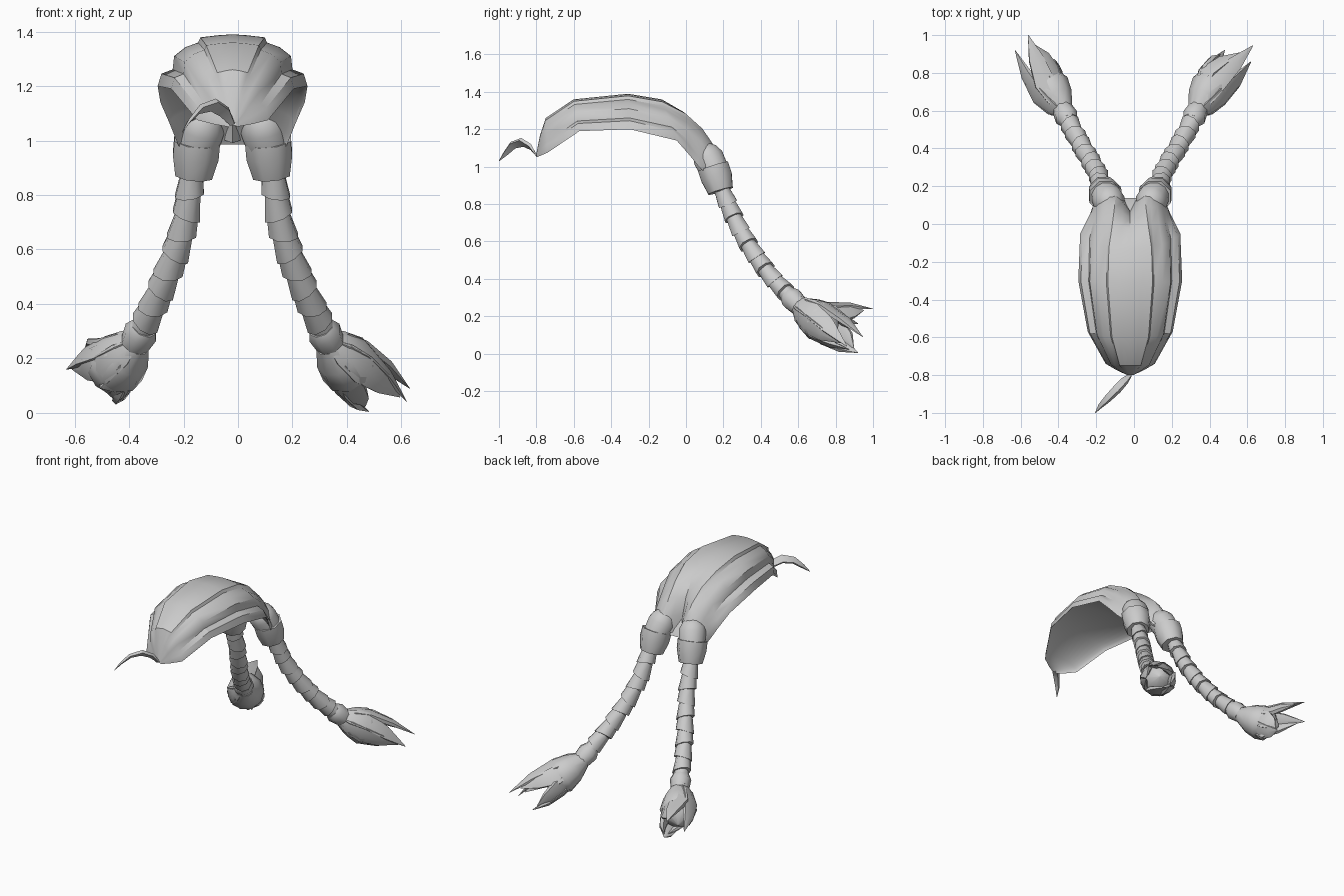
import bpy, bmesh, math
from mathutils import Vector

if "Cube" in bpy.data.objects:
    bpy.data.objects.remove(bpy.data.objects["Cube"])

CX = -0.02  # symmetry plane of the hair

hair = bpy.data.materials.new("hair_grey")
hair.diffuse_color = (0.6, 0.6, 0.6, 1)
hair.use_nodes = True
hair.node_tree.nodes["Principled BSDF"].inputs["Base Color"].default_value = hair.diffuse_color


def finish(name, bm, angle):
    bmesh.ops.recalc_face_normals(bm, faces=bm.faces)
    me = bpy.data.meshes.new(name)
    bm.to_mesh(me)
    bm.free()
    me.materials.append(hair)
    ob = bpy.data.objects.new(name, me)
    bpy.context.collection.objects.link(ob)
    bpy.ops.object.select_all(action='DESELECT')
    ob.select_set(True)
    bpy.context.view_layer.objects.active = ob
    bpy.ops.object.shade_smooth_by_angle(angle=math.radians(angle))
    return ob


def tube(name, pts, radii, sides=8, flat=1.0, ref=(1, 0, 0), angle=50, tilt=0.0):
    """Loft rings along a path; ref is the wide axis, flat scales the other."""
    bm = bmesh.new()
    pts = [Vector(p) for p in pts]
    rings = []
    for i, p in enumerate(pts):
        t = (pts[min(i + 1, len(pts) - 1)] - pts[max(i - 1, 0)]).normalized()
        u = Vector(ref)
        u = (u - t * u.dot(t)).normalized()
        v = t.cross(u)
        ring = []
        for k in range(sides):
            a = 2 * math.pi * (k + 0.5) / sides
            off = u * math.cos(a) + v * math.sin(a) * flat
            ring.append(bm.verts.new(p + off * radii[i] + t * radii[i] * tilt * math.cos(a)))
        rings.append(ring)
    for a, b in zip(rings, rings[1:]):
        for k in range(sides):
            n = (k + 1) % sides
            bm.faces.new((a[k], a[n], b[n], b[k]))
    bm.faces.new(rings[0])
    bm.faces.new(rings[-1][::-1])
    return finish(name, bm, angle)


def along(path, f):
    """Point at fraction f of a polyline."""
    path = [Vector(p) for p in path]
    lens = [(b - a).length for a, b in zip(path, path[1:])]
    d = f * sum(lens)
    for a, b, l in zip(path, path[1:], lens):
        if d <= l:
            return a.lerp(b, d / l)
        d -= l
    return path[-1]


# Cap lofted front to back
# (top y, top z, edge y, edge z, half width, strand steps, cleft depth)
stations = [
    (-0.80, 1.07, -0.80, 1.05, 0.015, 0.0, 0),
    (-0.78, 1.17, -0.775, 1.06, 0.07, 0.6, 0),
    (-0.75, 1.26, -0.74, 1.075, 0.13, 1.0, 0),
    (-0.60, 1.36, -0.57, 1.19, 0.225, 1.0, 0),
    (-0.31, 1.39, -0.30, 1.20, 0.275, 1.0, 0),
    (-0.13, 1.36, -0.05, 1.14, 0.265, 0.9, 0),
    (0.00, 1.30, 0.02, 1.06, 0.23, 0.6, 0.025),
    (0.10, 1.22, 0.06, 1.01, 0.21, 0.3, 0.07),
    (0.175, 1.12, 0.09, 0.98, 0.198, 0.1, 0.11),
    (0.20, 1.02, 0.11, 0.97, 0.18, 0.0, 0.12),
]
# half cross-section: (stepped width, height)
steps = [(0, 1), (0.2, 0.98), (0.43, 0.94), (0.46, 0.84), (0.63, 0.75), (0.78, 0.58),
         (0.80, 0.32), (0.95, 0.24), (1.0, 0)]


def cap_sheet(name, arch, angle):
    """Arched sheet over the stations; arch 1 is the outside, less is the underside."""
    bm = bmesh.new()
    rows = []
    for yt, zt, ye, ze, w, s, cleft in stations:
        if arch < 1:
            s, cleft = 0, 0
        row = []
        for j in range(-8, 9):
            k = abs(j)
            a = k / 8 * math.pi / 2
            u = steps[k][0] * s + math.sin(a) * (1 - s)
            v = (steps[k][1] * s + math.cos(a) * (1 - s)) * arch
            dip = cleft * max(0, 1 - u / 0.5) ** 1.3
            row.append(bm.verts.new((CX + math.copysign(u * w, j),
                                     ye + (yt - ye) * v - dip,
                                     ze + (zt - ze) * v - dip * 0.25)))
        rows.append(row)
    for a, b in zip(rows, rows[1:]):
        for k in range(16):
            f = (a[k], a[k + 1], b[k + 1], b[k])
            bm.faces.new(f)
    finish(name, bm, angle)


cap_sheet("hair_cap", 1, 34)
cap_sheet("hair_underside", 0.3, 50)

# Loose front strand
tube("front_strand",
     [(-0.02, -0.80, 1.06), (-0.05, -0.83, 1.105), (-0.09, -0.875, 1.13),
      (-0.14, -0.925, 1.115), (-0.18, -0.965, 1.07), (-0.205, -1.0, 1.03)],
     [0.012, 0.03, 0.034, 0.028, 0.017, 0.002], 4, 0.4, (0.5, -0.5, 0.7), 30)

arm = [(0.15, 0.19, 0.88), (0.165, 0.25, 0.74), (0.195, 0.31, 0.62),
       (0.25, 0.40, 0.48), (0.30, 0.49, 0.37), (0.35, 0.59, 0.275)]

for side, label in ((1, "right"), (-1, "left")):
    def m(p):
        return (CX + side * p[0], p[1], p[2])

    # Gathered hair entering the tie
    tube(label + "_gathered_hair",
         [m((0.11, 0.085, 1.12)), m((0.11, 0.10, 1.085)), m((0.112, 0.12, 1.045)),
          m((0.13, 0.152, 0.98))],
         [0.03, 0.07, 0.085, 0.08], 12, angle=60)

    # Thick hair tie
    tube(label + "_hair_tie",
         [m((0.13, 0.145, 1.0)), m((0.135, 0.163, 0.945)), m((0.143, 0.185, 0.87))],
         [0.091, 0.091, 0.073], 8)

    # Tail of overlapping wrapped segments, each flaring downward
    n = 9
    for i in range(n):
        p0, p1 = along(arm, max(i / n - 0.02, 0)), along(arm, min((i + 1) / n, 1))
        tube(f"{label}_tail_segment_{i + 1}", [m(p0), m(p1)],
             [0.043, 0.056], 8, tilt=0.25 * (-1) ** i * side)

    # Collar above the tuft
    tube(label + "_tail_collar",
         [m((0.325, 0.545, 0.315)), m((0.337, 0.565, 0.295)), m((0.358, 0.605, 0.255))],
         [0.05, 0.064, 0.056], 8)

    # Tuft: core plus pointed locks that bulge and run to the tips
    start = Vector((0.35, 0.60, 0.255))
    mid = Vector((0.425, 0.715, 0.175))
    far = Vector((0.49, 0.81, 0.13))
    axis = (far - start).normalized()
    e1 = Vector((1, 0, 0))
    e1 = (e1 - axis * e1.x).normalized()
    e2 = e1.cross(axis)
    if e2.z < 0:
        e2 = -e2
    tube(label + "_tuft_core",
         [m(start), m(start.lerp(mid, 0.5)), m(mid), m(mid.lerp(far, 0.5)), m(far)],
         [0.05, 0.092, 0.112, 0.09, 0.005], 10)
    if side > 0:
        tips = [(0.65, 0.945, 0.09), (0.64, 0.86, 0.04), (0.50, 0.92, 0.005)]
    else:
        tips = [(0.54, 1.0, 0.24), (0.61, 0.92, 0.16), (0.43, 0.87, 0.055)]
    # (angle around the axis, which tip, reach towards it)
    locks = [(20, 1, 1.0), (70, 0, 1.0), (120, 0, 0.75), (170, 2, 0.8),
             (220, 2, 1.0), (270, 2, 0.8), (325, 1, 0.85)]
    for i, (deg, t, reach) in enumerate(locks):
        a = math.radians(deg)
        out = e1 * math.cos(a) + e2 * math.sin(a)
        across = -e1 * math.sin(a) + e2 * math.cos(a)
        b1 = start.lerp(mid, 0.45) + out * 0.066
        b2 = mid.lerp(far, 0.15) + out * 0.096
        tip = b2.lerp(Vector(tips[t]), reach)
        b3 = b2.lerp(tip, 0.5) + out * 0.012
        tube(f"{label}_tuft_lock_{i + 1}",
             [m(start + out * 0.03), m(b1), m(b2), m(b3), m(tip)],
             [0.022, 0.052, 0.064, 0.046, 0.002], 6, 0.42,
             (side * across.x, across.y, across.z), 40)
